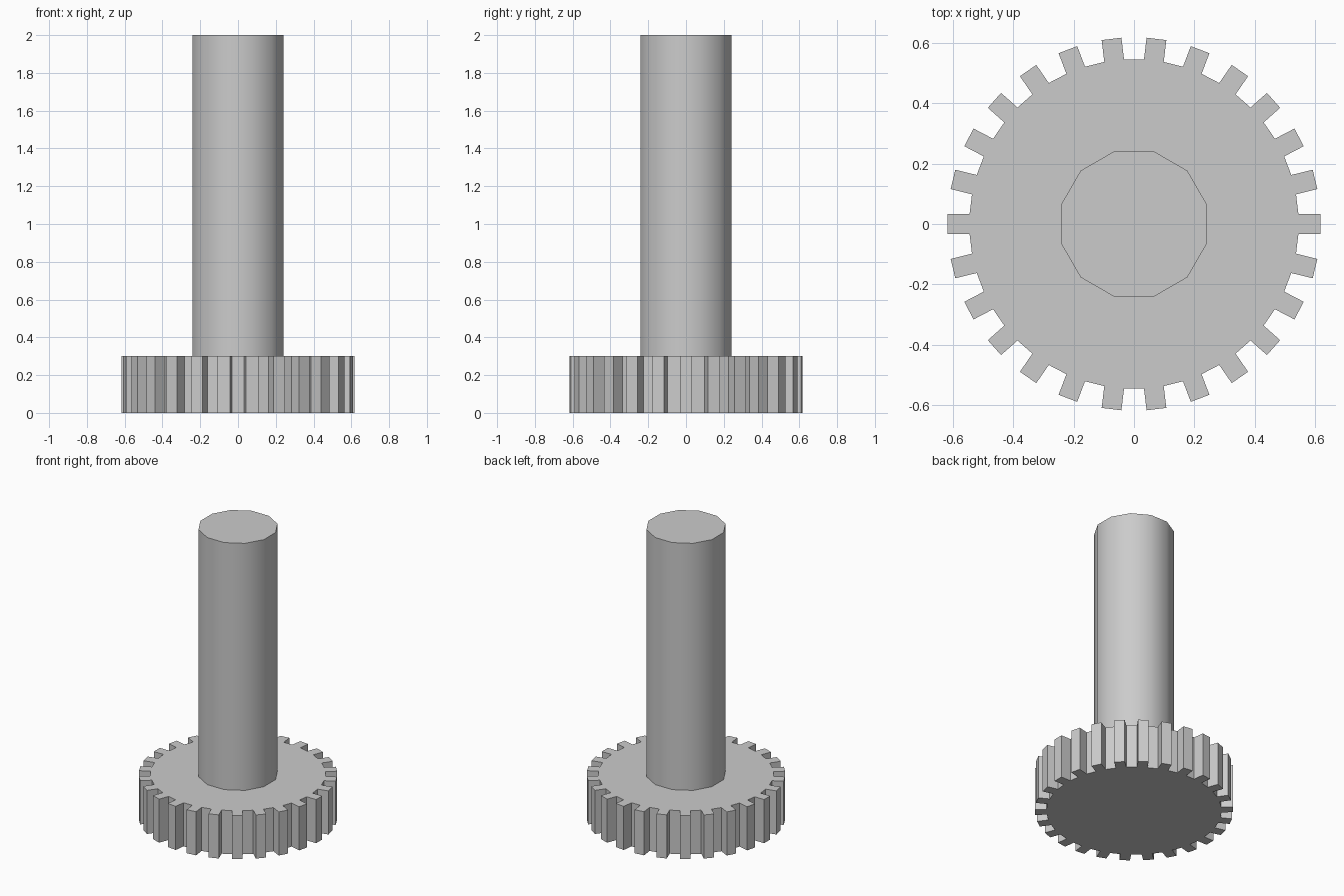
import bpy
import bmesh
from math import pi, radians
from mathutils import Matrix, Vector

cube = bpy.data.objects.get("Cube")
if cube:
    bpy.data.objects.remove(cube, do_unlink=True)

TEETH = 26
ROOT_R, TIP_R, HALF_TOOTH = 0.545, 0.618, 0.033
GEAR_H, TOTAL_H = 0.3, 2.0
SHAFT_SIDES, SHAFT_R = 12, 0.25

# Single grey material
grey = bpy.data.materials.new("plain_grey")
grey.use_nodes = True
colour = (0.6, 0.6, 0.6, 1)
grey.diffuse_color = colour
grey.node_tree.nodes["Principled BSDF"].inputs["Base Color"].default_value = colour


def extrude_profile(name, points, bottom, top):
    """Make a closed prism from a flat outline."""
    bm = bmesh.new()
    base = bm.faces.new([bm.verts.new((p.x, p.y, bottom)) for p in points])
    new = bmesh.ops.extrude_face_region(bm, geom=[base], use_keep_orig=True)["geom"]
    for v in new:
        if isinstance(v, bmesh.types.BMVert):
            v.co.z = top
    bmesh.ops.recalc_face_normals(bm, faces=bm.faces[:])
    mesh = bpy.data.meshes.new(name)
    bm.to_mesh(mesh)
    bm.free()
    mesh.materials.append(grey)
    obj = bpy.data.objects.new(name, mesh)
    bpy.context.collection.objects.link(obj)
    return obj


# Toothed wheel: one straight-sided tooth repeated round the circle
tooth = [Vector((r, s * HALF_TOOTH, 0))
         for r, s in ((ROOT_R, -1), (TIP_R, -1), (TIP_R, 1), (ROOT_R, 1))]
outline = [Matrix.Rotation(2 * pi * i / TEETH, 3, "Z") @ p
           for i in range(TEETH) for p in tooth]
extrude_profile("gear_wheel", outline, 0, GEAR_H)

# Twelve-sided shaft standing on the wheel
ring = [Matrix.Rotation(2 * pi * (i + 0.5) / SHAFT_SIDES, 3, "Z") @ Vector((SHAFT_R, 0, 0))
        for i in range(SHAFT_SIDES)]
shaft = extrude_profile("shaft", ring, GEAR_H, TOTAL_H)

# Smooth the shaft sides, keep its rim sharp
bpy.ops.object.select_all(action="DESELECT")
shaft.select_set(True)
bpy.context.view_layer.objects.active = shaft
bpy.ops.object.shade_smooth_by_angle(angle=radians(35))
